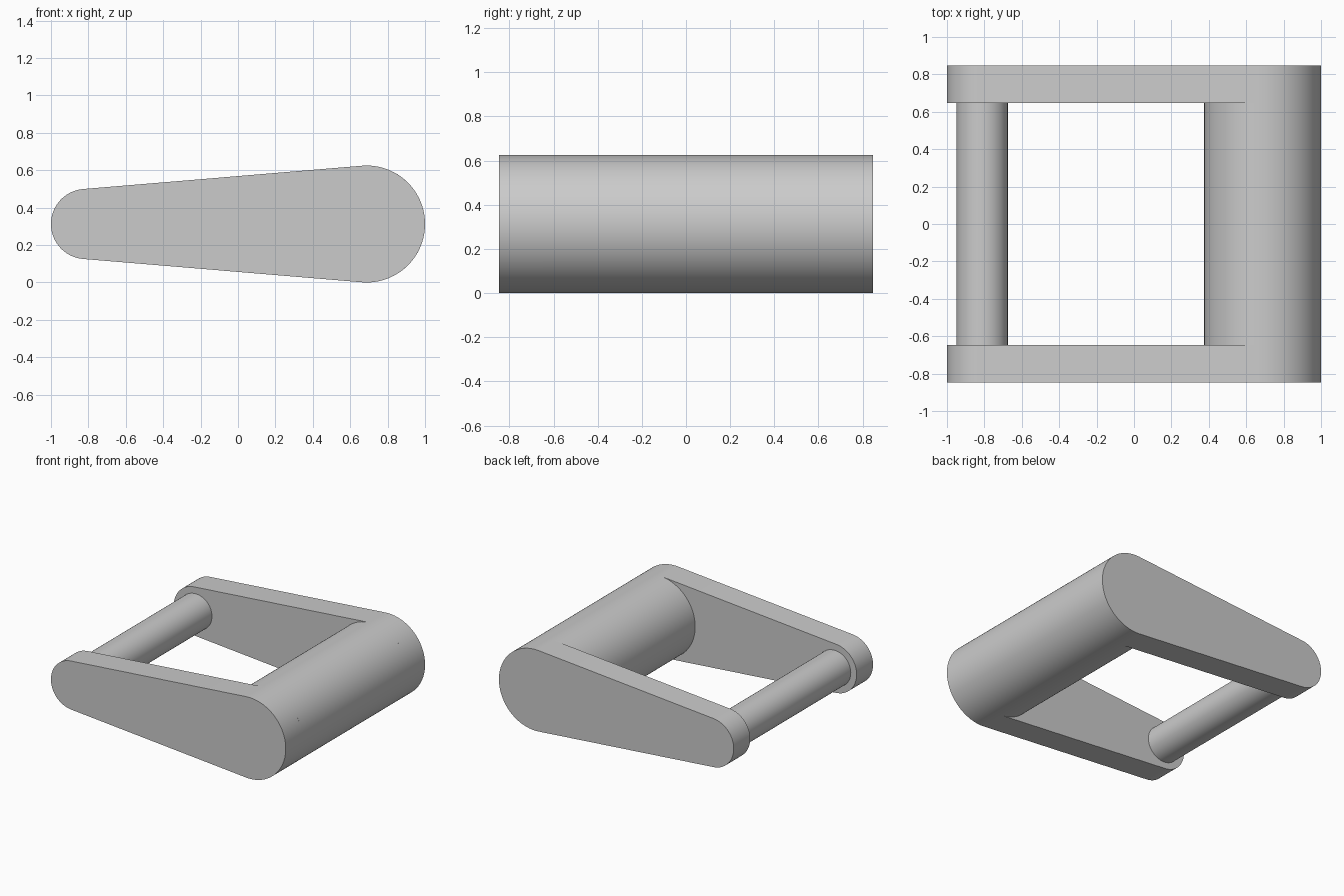
import bpy
import bmesh
from math import asin, cos, sin, pi

cube = bpy.data.objects.get("Cube")
if cube:
    bpy.data.objects.remove(cube, do_unlink=True)

AXIS_Z = 0.3125
DRUM_X, DRUM_R = 0.6875, 0.3125
BAR_X, BAR_R = -0.8125, 0.1375
TIP_R = 0.1875
OUTER, INNER = 0.8475, 0.6475

grey = bpy.data.materials.new("plain grey")
grey.use_nodes = True
colour = (0.6, 0.6, 0.6, 1)
grey.diffuse_color = colour
grey.node_tree.nodes["Principled BSDF"].inputs["Base Color"].default_value = colour


def arc(x, r, start, end, steps):
    """Points along an arc in the xz plane, both ends included."""
    angles = [start + (end - start) * i / steps for i in range(steps + 1)]
    return [(x + r * cos(a), AXIS_Z + r * sin(a)) for a in angles]


def extrude_profile(name, profile, y0, y1):
    """Solid made by sweeping an xz outline from y0 to y1."""
    bm = bmesh.new()
    face = bm.faces.new([bm.verts.new((x, y0, z)) for x, z in profile])
    swept = bmesh.ops.extrude_face_region(bm, geom=[face], use_keep_orig=True)
    moved = [v for v in swept["geom"] if isinstance(v, bmesh.types.BMVert)]
    bmesh.ops.translate(bm, verts=moved, vec=(0, y1 - y0, 0))
    bmesh.ops.recalc_face_normals(bm, faces=bm.faces)
    mesh = bpy.data.meshes.new(name)
    bm.to_mesh(mesh)
    bm.free()
    mesh.materials.append(grey)
    obj = bpy.data.objects.new(name, mesh)
    bpy.context.collection.objects.link(obj)
    bpy.ops.object.select_all(action="DESELECT")
    obj.select_set(True)
    bpy.context.view_layer.objects.active = obj
    bpy.ops.object.shade_smooth_by_angle(angle=pi / 6)
    return obj


# Tapered side arms: two round ends joined by tangent edges
lean = asin((DRUM_R - TIP_R) / (DRUM_X - BAR_X))
top = pi / 2 + lean
arm = (arc(DRUM_X, DRUM_R, -top, top, 64)
       + arc(BAR_X, TIP_R, top, 2 * pi - top, 48))
extrude_profile("front_arm", arm, -OUTER, -INNER)
extrude_profile("back_arm", arm, INNER, OUTER)

# Thick drum and thin bar spanning the arms
drum = arc(DRUM_X, DRUM_R, -top, 2 * pi - top, 120)[:-1]
extrude_profile("drum", drum, -INNER, INNER)
bar = arc(BAR_X, BAR_R, 0, 2 * pi, 64)[:-1]
extrude_profile("cross_bar", bar, -INNER, INNER)
